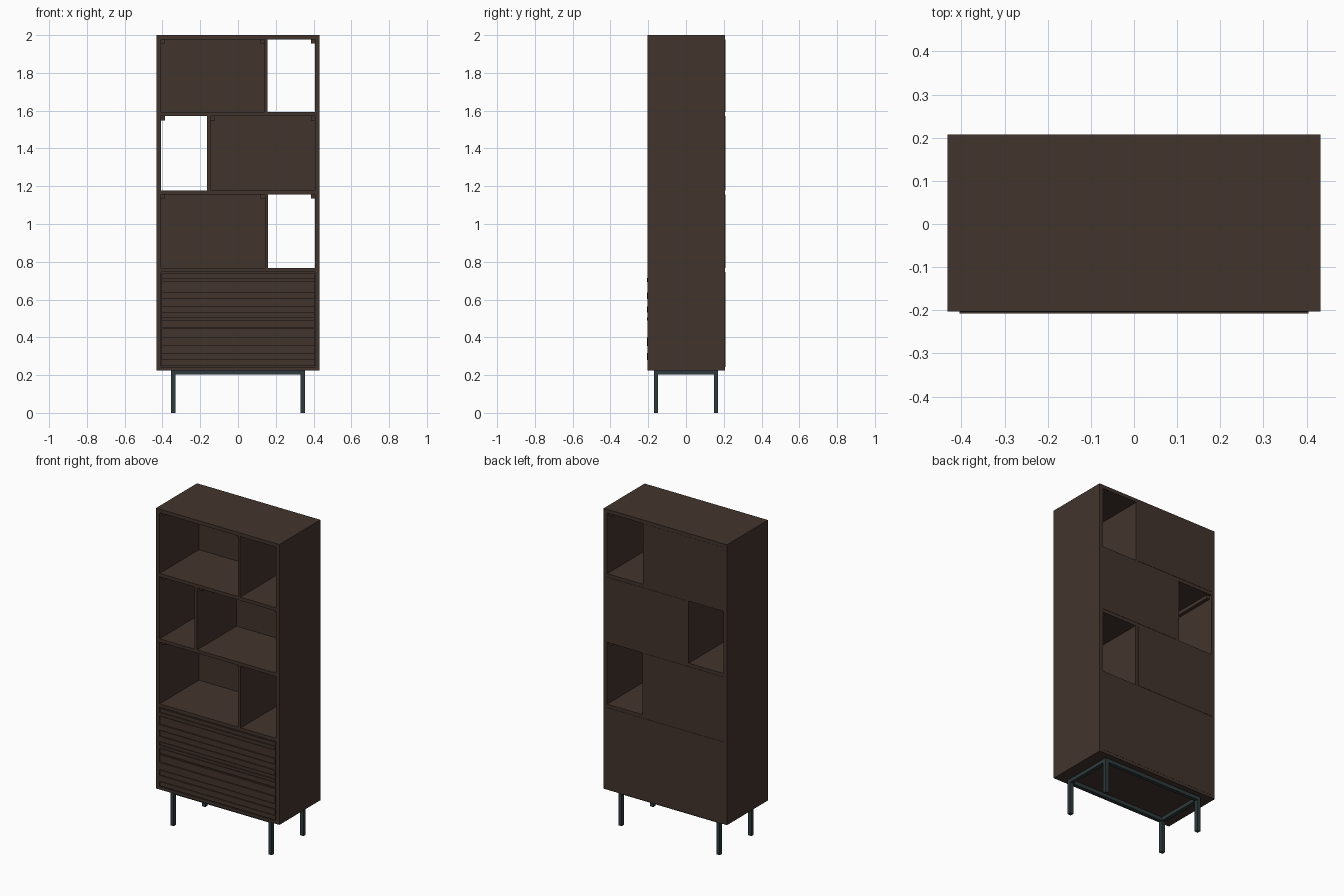
import bpy

if "Cube" in bpy.data.objects:
    bpy.data.objects.remove(bpy.data.objects["Cube"])


def material(name, rgb):
    m = bpy.data.materials.new(name)
    m.diffuse_color = (*rgb, 1)
    m.use_nodes = True
    m.node_tree.nodes["Principled BSDF"].inputs["Base Color"].default_value = m.diffuse_color
    return m


WOOD = material("dark walnut", (0.055, 0.034, 0.026))
METAL = material("slate metal", (0.028, 0.042, 0.045))


def box(name, x, y, z, mat=WOOD):
    """Box from (min, max) ranges on each axis."""
    (x0, x1), (y0, y1), (z0, z1) = x, y, z
    v = [(a, b, c) for a in (x0, x1) for b in (y0, y1) for c in (z0, z1)]
    f = [(0, 1, 3, 2), (4, 6, 7, 5), (0, 4, 5, 1),
         (2, 3, 7, 6), (0, 2, 6, 4), (1, 5, 7, 3)]
    me = bpy.data.meshes.new(name)
    me.from_pydata(v, [], f)
    me.materials.append(mat)
    ob = bpy.data.objects.new(name, me)
    bpy.context.collection.objects.link(ob)
    return ob


W, IN = 0.432, 0.408            # outer and inner half widths
DEPTH = (-0.203, 0.207)
INNER = (-0.201, 0.206)

# Carcass
for s, side in ((-1, "left"), (1, "right")):
    box(side + "_side", sorted((s * IN, s * W)), DEPTH, (0.225, 2.0))
box("top_board", (-IN, IN), DEPTH, (1.977, 2.0))
box("bottom_board", (-IN, IN), DEPTH, (0.225, 0.243))
for z0, z1 in ((0.745, 0.766), (1.157, 1.178), (1.571, 1.592)):
    box("shelf", (-IN, IN), INNER, (z0, z1))

# Open rows: divider, back panel on the wide side, cleats under the boards
rows = [(0.766, 1.157, 0.142, 0.160, 1),
        (1.178, 1.571, -0.163, -0.145, -1),
        (1.592, 1.977, 0.140, 0.156, 1)]
C = 0.022
for z0, z1, d0, d1, side in rows:
    box("divider", (d0, d1), INNER, (z0, z1))
    wide = (-IN, d0) if side > 0 else (d1, IN)
    box("back_panel", wide, (0.192, 0.208), (z0, z1))
    cleat = d0 - C if side > 0 else d1
    for x in (-IN, cleat, IN - C):
        box("cleat", (x, x + C), (-0.18, 0.19), (z1 - C, z1))
box("drawer_back_panel", (-IN, IN), (0.192, 0.208), (0.243, 0.745))

# Two slatted drawer fronts, slats separated by narrow grooves
for name, edges in (
        ("lower", (0.247, 0.278, 0.318, 0.352, 0.400, 0.448)),
        ("upper", (0.453, 0.488, 0.508, 0.530, 0.566, 0.602, 0.640, 0.692, 0.716, 0.741))):
    box(name + "_drawer_front", (-0.404, 0.404), (-0.198, -0.178), (edges[0], edges[-1]))
    for i, (a, b) in enumerate(zip(edges, edges[1:])):
        front = -0.207 if i % 2 else -0.204
        box(name + "_drawer_slat", (-0.404, 0.404), (front, -0.198), (a + 0.002, b - 0.002))

# Metal base: four legs and a rectangular frame
LX, LY, T = 0.355, 0.170, 0.023
for sx in (-1, 1):
    for sy in (-1, 1):
        box("leg", sorted((sx * LX, sx * (LX - T))), sorted((sy * LY, sy * (LY - T))),
            (0, 0.225), METAL)
    box("frame_side_rail", sorted((sx * LX, sx * (LX - T))), (-LY + T, LY - T),
        (0.202, 0.225), METAL)
for sy in (-1, 1):
    box("frame_long_rail", (-LX + T, LX - T), sorted((sy * LY, sy * (LY - T))),
        (0.202, 0.225), METAL)
